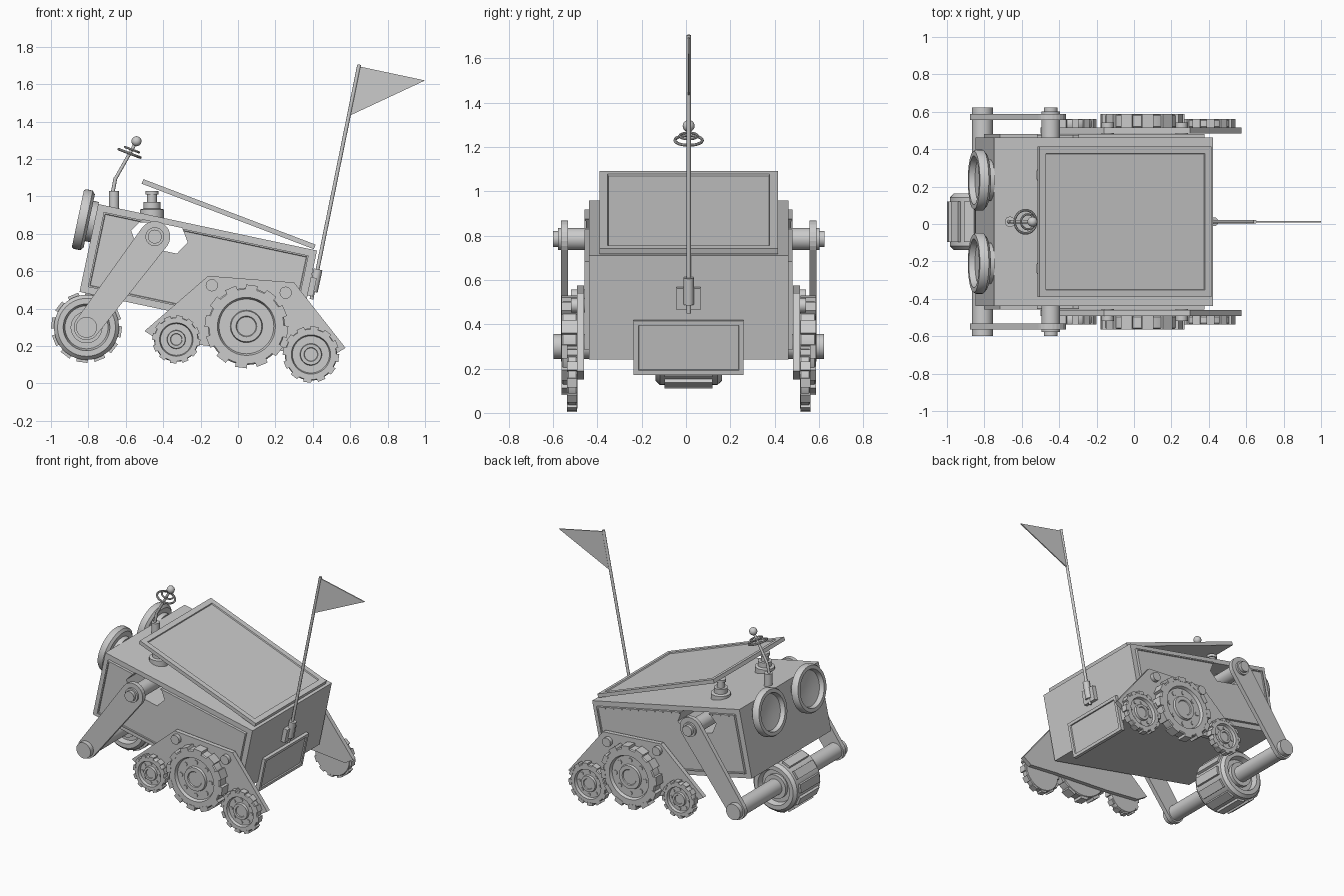
import bpy, bmesh, math
from mathutils import Matrix, Vector

if "Cube" in bpy.data.objects:
    bpy.data.objects.remove(bpy.data.objects["Cube"])

CY = 0.012                                   # centre plane of the rover
BASE = Matrix.Translation((0, CY, 0))
BODY = Matrix.Translation((-0.2125, CY, 0.60)) @ Matrix.Rotation(math.radians(12), 4, 'Y')


def at(x, y, z, m=BASE):
    return m @ Matrix.Translation((x, y, z))


def finish(name, bm, m, smooth=False):
    bmesh.ops.transform(bm, matrix=m, verts=bm.verts)
    bmesh.ops.recalc_face_normals(bm, faces=bm.faces)
    me = bpy.data.meshes.new(name)
    bm.to_mesh(me)
    bm.free()
    ob = bpy.data.objects.new(name, me)
    bpy.context.collection.objects.link(ob)
    if smooth:
        bpy.context.view_layer.objects.active = ob
        ob.select_set(True)
        bpy.ops.object.shade_smooth_by_angle(angle=math.radians(35))
        ob.select_set(False)
    return ob


def box(name, size, m, inset=None):
    """Box; inset = (face direction, border, depth) makes a framed panel."""
    bm = bmesh.new()
    bmesh.ops.create_cube(bm, size=1)
    bmesh.ops.scale(bm, vec=size, verts=bm.verts)
    if inset:
        d, border, depth = inset
        f = max(bm.faces, key=lambda f: f.normal.dot(Vector(d)))
        bmesh.ops.inset_region(bm, faces=[f], thickness=border)
        bmesh.ops.inset_region(bm, faces=[f], thickness=0.004, depth=-depth)
    return finish(name, bm, m)


def prism(name, pts, y0, y1, m):
    """Extrude an (x, z) outline along y."""
    bm = bmesh.new()
    f = bm.faces.new([bm.verts.new((x, y0, z)) for x, z in pts])
    r = bmesh.ops.extrude_face_region(bm, geom=[f])
    vs = [v for v in r['geom'] if isinstance(v, bmesh.types.BMVert)]
    bmesh.ops.translate(bm, vec=(0, y1 - y0, 0), verts=vs)
    return finish(name, bm, m)


def lathe(name, prof, m, n=32):
    """Spin an (r, y) profile about the y axis; both ends are capped."""
    bm = bmesh.new()
    rings = [[bm.verts.new((r * math.cos(2 * math.pi * i / n), y, r * math.sin(2 * math.pi * i / n)))
              for i in range(n)] for r, y in prof]
    for a, b in zip(rings, rings[1:]):
        for i in range(n):
            bm.faces.new((a[i], a[(i + 1) % n], b[(i + 1) % n], b[i]))
    bm.faces.new(rings[0])
    bm.faces.new(rings[-1])
    return finish(name, bm, m, True)


def rod(name, a, b, r, m=BASE, n=12):
    a, b = Vector(a), Vector(b)
    q = (b - a).to_track_quat('Y', 'Z').to_matrix().to_4x4()
    return lathe(name, [(r, 0), (r, (b - a).length)], m @ Matrix.Translation(a) @ q, n)


def torus(name, R, r, m, n=24, k=8):
    bm = bmesh.new()
    g = [[bm.verts.new(((R + r * math.cos(2 * math.pi * j / k)) * math.cos(2 * math.pi * i / n),
                        (R + r * math.cos(2 * math.pi * j / k)) * math.sin(2 * math.pi * i / n),
                        r * math.sin(2 * math.pi * j / k))) for j in range(k)] for i in range(n)]
    for i in range(n):
        for j in range(k):
            bm.faces.new((g[i][j], g[(i + 1) % n][j], g[(i + 1) % n][(j + 1) % k], g[i][(j + 1) % k]))
    return finish(name, bm, m, True)


def lugs(name, r0, r1, width, y0, y1, n, m):
    """Ring of tread blocks."""
    bm = bmesh.new()
    for i in range(n):
        mat = (Matrix.Rotation(2 * math.pi * (i + 0.25) / n, 4, 'Y')
               @ Matrix.Translation(((r0 + r1) / 2, (y0 + y1) / 2, 0))
               @ Matrix.Diagonal((r1 - r0, abs(y1 - y0), width, 1)))
        bmesh.ops.create_cube(bm, size=1, matrix=mat)
    return finish(name, bm, m)


# body with side panels, pierced by a hexagonal opening
parts = [box("body", (1.196, 0.90, 0.48), BODY)]
for s in (-1, 1):
    parts.append(box("side_panel", (1.12, 0.03, 0.41), at(0, s * 0.454, 0, BODY), ((0, s, 0), 0.012, 0.006)))
hexa = [(-0.155, 0), (-0.11, 0.07), (0.11, 0.07), (0.155, 0), (0.11, -0.07), (-0.11, -0.07)]
cutter = prism("opening_cutter", hexa, -0.7, 0.7, at(-0.2415, 0, 0.138, BODY))
cutter.hide_render = True
for ob in parts:
    mod = ob.modifiers.new("opening", 'BOOLEAN')
    mod.operation, mod.object, mod.solver = 'DIFFERENCE', cutter, 'EXACT'
    bpy.context.view_layer.objects.active = ob
    bpy.ops.object.modifier_apply(modifier=mod.name)
bpy.data.objects.remove(cutter)

# round eyes on the nose, rear hatch
turn = Matrix.Rotation(math.radians(90), 4, 'Z')          # lathe axis y -> -x
for s in (-1, 1):
    lathe("eye", [(0.11, 0), (0.11, 0.03), (0.145, 0.03), (0.163, 0.045), (0.163, 0.08), (0.155, 0.092),
                  (0.13, 0.092), (0.122, 0.06), (0.06, 0.052), (0.01, 0.05)],
          at(-0.596, s * 0.222, 0.1415, BODY) @ turn, 40)
box("rear_hatch", (0.03, 0.496, 0.25), at(0.605, 0, -0.182, BODY), ((1, 0, 0), 0.03, 0.008))

# solar panel on two posts
SOLAR = at(-0.05, 0, 0.905) @ Matrix.Rotation(math.radians(20.8), 4, 'Y')
box("solar_panel", (0.985, 0.806, 0.026), SOLAR, ((0, 0, 1), 0.053, 0.008))
up = Matrix.Rotation(math.radians(90), 4, 'X')            # lathe axis y -> z
for s in (-1, 1):
    lathe("panel_post", [(0.065, -0.04), (0.065, 0.03), (0.045, 0.035), (0.045, 0.07), (0.026, 0.07),
                         (0.026, 0.11), (0.034, 0.11), (0.034, 0.13)], at(-0.46, s * 0.25, 0.9) @ up, 20)

# ringed sensor mast
rod("mast_socket", (-0.663, 0, 0.92), (-0.663, 0, 1.03), 0.028, n=16)
rod("mast_lower", (-0.67, 0, 1.02), (-0.655, 0, 1.10), 0.01)
rod("mast_upper", (-0.655, 0, 1.095), (-0.545, 0, 1.29), 0.009)
tilt = Matrix.Rotation(math.radians(21), 4, 'Y')
torus("mast_ring", 0.062, 0.007, at(-0.58, 0, 1.23) @ tilt)
torus("mast_small_ring", 0.04, 0.006, at(-0.567, 0, 1.25) @ tilt)
bm = bmesh.new()
bmesh.ops.create_uvsphere(bm, u_segments=16, v_segments=10, radius=0.027)
finish("mast_ball", bm, at(-0.543, 0, 1.295), True)

# flag with its bracket
rod("flag_pole", (0.393, 0, 0.45), (0.648, 0, 1.705), 0.01)
prism("flag", [(0.647, 1.695), (1.0, 1.62), (0.593, 1.43)], -0.004, 0.004, BASE)
box("flag_bracket", (0.035, 0.108, 0.1), at(0.61, 0, 0.105 - 0.06, BODY))
rod("flag_socket", (0.402, 0, 0.49), (0.428, 0, 0.61), 0.024)

# front drum wheel and its axle
DRUM = at(-0.81, 0, 0.30)
lathe("drum_wheel", [(0.1, -0.11), (0.115, -0.11), (0.125, -0.15), (0.155, -0.15), (0.174, -0.13),
                     (0.174, 0.13), (0.155, 0.15), (0.125, 0.15), (0.115, 0.11), (0.1, 0.11)], DRUM, 40)
lugs("drum_tread", 0.165, 0.188, 0.06, -0.108, 0.108, 12, DRUM)
lathe("drum_axle", [(0.056, -0.61), (0.056, 0.61)], DRUM)
lathe("drum_hub", [(0.085, -0.135), (0.085, 0.135)], DRUM)
lathe("arm_pivot", [(0.037, -0.612), (0.037, -0.59), (0.05, -0.59), (0.05, 0.59), (0.037, 0.59), (0.037, 0.612)],
      at(-0.445, 0, 0.785))

# swing arm outline: hull of two round ends
top, low = Vector((-0.445, 0.785)), Vector((-0.81, 0.30))
ang = math.atan2(top.y - low.y, top.x - low.x)
arm = []
for c, r, a0 in ((top, 0.083, ang), (low, 0.068, ang + math.pi)):
    for i in range(13):
        a = a0 - math.pi / 2 + math.pi * i / 12
        arm.append((c.x + r * math.cos(a), c.y + r * math.sin(a)))

plate = [(-0.50, 0.28), (-0.16, 0.575), (0.30, 0.54), (0.575, 0.19), (0.51, 0.15),
         (0.3, 0.17), (-0.15, 0.2), (-0.42, 0.23)]
# wheels: x, z, radius, outer y
wheels = [("front_wheel", -0.33, 0.235, 0.128, 0.55), ("middle_wheel", 0.045, 0.305, 0.222, 0.575),
          ("rear_wheel", 0.39, 0.155, 0.15, 0.55)]

for s in (-1, 1):
    prism("swing_arm", arm, s * 0.545, s * 0.576, BASE)
    prism("bogie_plate", plate, s * 0.472, s * 0.503, BASE)
    for x, z in ((-0.14, 0.525), (0.255, 0.485)):
        lathe("plate_bolt", [(0.033, s * 0.47), (0.033, s * 0.53)], at(x, 0, z), 12)
    for name, x, z, r, y1 in wheels:
        m, y0, d = at(x, 0, z), 0.502, 0.022
        lathe(name, [(k * r, s * y) for k, y in (
            (0.9, y0), (0.93, y0 + 0.006), (0.93, y1 - 0.008), (0.9, y1 - 0.002), (0.7, y1 - 0.002),
            (0.66, y1 - d), (0.39, y1 - d), (0.37, y1 - 0.006), (0.25, y1 - 0.006), (0.23, y1 - 0.012))], m, 36)
        lugs(name + "_tread", r * 0.85, r, r * 0.28, s * (y0 + 0.003), s * y1, 12, m)
        for i in range(8):
            a = math.pi * i / 4
            lathe(name + "_bolt", [(0.07 * r, s * (y1 - d - 0.005)), (0.07 * r, s * (y1 - d + 0.006))],
                  at(x + 0.53 * r * math.cos(a), 0, z + 0.53 * r * math.sin(a)), 8)
